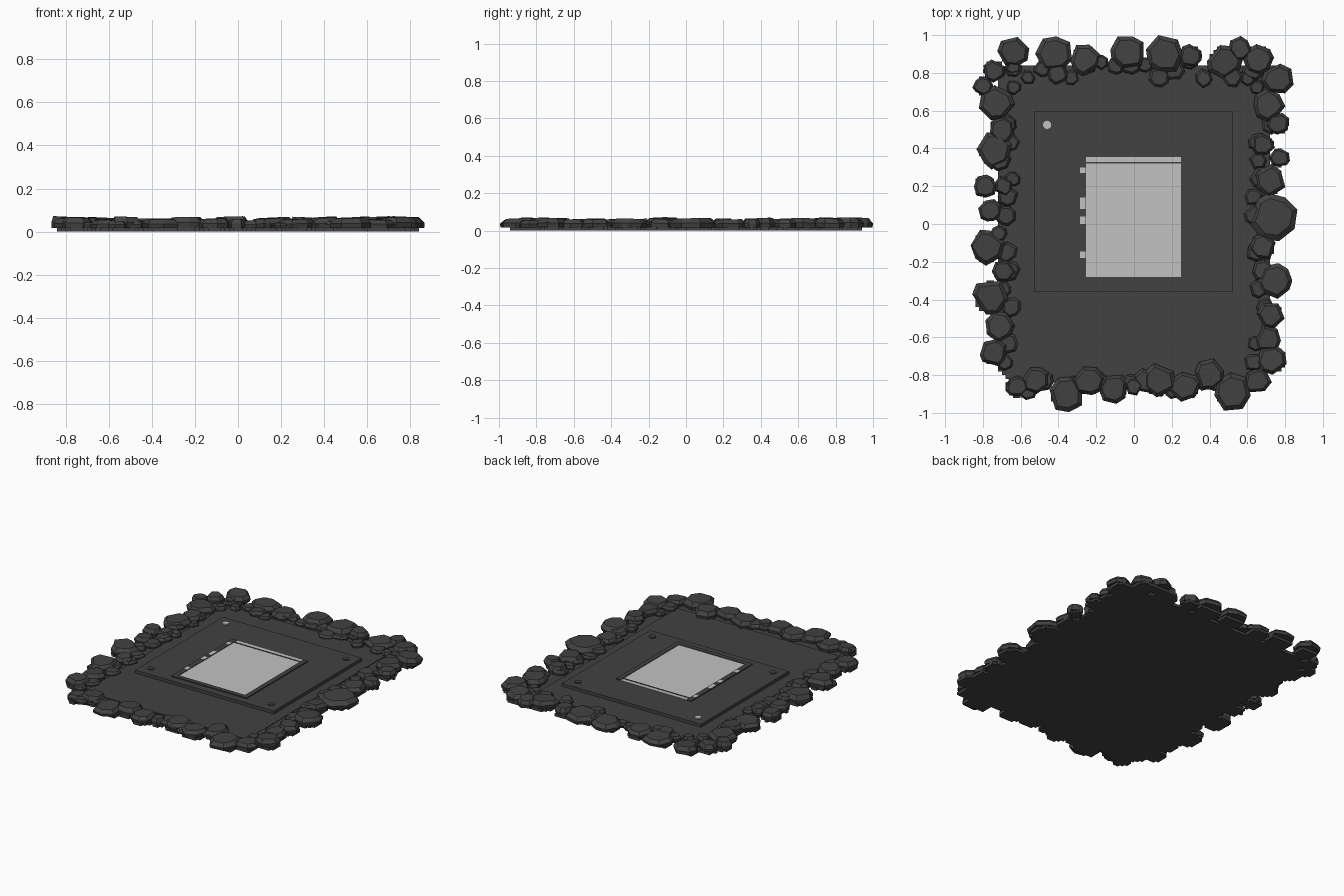
import bpy, bmesh, math, random

if "Cube" in bpy.data.objects:
    bpy.data.objects.remove(bpy.data.objects["Cube"])

random.seed(7)


def material(name, v):
    m = bpy.data.materials.new(name)
    m.diffuse_color = (v, v, v, 1)
    m.use_nodes = True
    m.node_tree.nodes["Principled BSDF"].inputs["Base Color"].default_value = m.diffuse_color
    return m


STONE = material("dark stone grey", 0.054)
LIGHT = material("light grey", 0.54)


def finish(bm, name, mat):
    bmesh.ops.recalc_face_normals(bm, faces=bm.faces)
    me = bpy.data.meshes.new(name)
    bm.to_mesh(me)
    bm.free()
    me.materials.append(mat)
    ob = bpy.data.objects.new(name, me)
    bpy.context.collection.objects.link(ob)
    return ob


def slab(name, x0, x1, y0, y1, z0, z1, mat):
    bm = bmesh.new()
    bmesh.ops.create_cube(bm, size=1)
    for v in bm.verts:
        v.co = (x1 if v.co.x > 0 else x0, y1 if v.co.y > 0 else y0, z1 if v.co.z > 0 else z0)
    return finish(bm, name, mat)


def disc(name, x, y, z0, z1, r, mat):
    bm = bmesh.new()
    bmesh.ops.create_cone(bm, cap_ends=True, segments=12, radius1=r, radius2=r, depth=z1 - z0)
    bmesh.ops.translate(bm, verts=bm.verts, vec=(x, y, (z0 + z1) / 2))
    return finish(bm, name, mat)


# Large border stones: x, y, radius
ROCKS = [
    (-.64, .91, .08), (-.74, .81, .06), (-.42, .90, .09), (-.26, .87, .08), (-.03, .91, .09),
    (.16, .90, .10), (.30, .89, .06), (.48, .86, .09), (.56, .93, .06), (.66, .87, .08),
    (.76, .77, .08), (.71, .63, .08), (.76, .53, .06), (.77, .35, .05), (.68, .42, .06),
    (.72, .23, .08), (.74, .04, .12), (.68, -.12, .07), (.75, -.30, .09), (.72, -.48, .07),
    (.71, -.61, .07), (.73, -.72, .08), (.65, -.83, .07),
    (-.80, .73, .05), (-.73, .64, .09), (-.70, .50, .07), (-.74, .39, .09), (-.79, .20, .06),
    (-.69, .20, .05), (-.76, .07, .06), (-.78, -.12, .09), (-.69, -.25, .06), (-.76, -.39, .095),
    (-.71, -.54, .08), (-.74, -.68, .07),
    (-.62, -.86, .06), (-.52, -.83, .07), (-.36, -.90, .09), (-.24, -.83, .08), (-.11, -.87, .08),
    (.0, -.86, .045), (.13, -.83, .09), (.27, -.86, .08), (.40, -.80, .08), (.52, -.89, .10),
]

# Small filler stones scattered round the border
fill = []
for i in range(34):
    t = -.8 + 1.6 * i / 33
    for s in (-1, 1):
        if i % 2:
            fill.append((s * (.68 + random.uniform(-.05, .05)), t + .02, random.uniform(.035, .06)))
        else:
            fill.append((t * .8, s * .83 + random.uniform(-.06, .03), random.uniform(.035, .06)))


def add_rock(bm, x, y, r, h):
    n = random.choice((6, 7, 7, 8))
    a0 = random.uniform(0, 6.28)
    angs = [a0 + 2 * math.pi * (k + random.uniform(-.25, .25)) / n for k in range(n)]
    rads = [r * random.uniform(.95, 1.15) for _ in angs]
    tx, ty = random.uniform(-.06, .06), random.uniform(-.06, .06)
    rings = []
    for s, z, tilt in ((.95, .018, 0), (1, .02 + .45 * h, .5), (.76, .02 + h, 1)):
        ring = []
        for a, q in zip(angs, rads):
            dx, dy = s * q * math.cos(a), s * q * math.sin(a)
            zz = min(.075, z + tilt * (tx * dx + ty * dy))
            ring.append(bm.verts.new((max(-.865, min(.865, x + dx)),
                                      max(-1, min(1, y + dy)), zz)))
        rings.append(ring)
    bm.faces.new(rings[0][::-1])
    bm.faces.new(rings[2])
    for lo, hi in zip(rings, rings[1:]):
        for k in range(n):
            bm.faces.new((lo[k], lo[(k + 1) % n], hi[(k + 1) % n], hi[k]))


bm = bmesh.new()
for x, y, r in ROCKS:
    add_rock(bm, x, y, r, random.uniform(.036, .048))
finish(bm, "border_stones", STONE)
bm = bmesh.new()
for x, y, r in fill:
    add_rock(bm, x, y, r, random.uniform(.02, .033))
finish(bm, "filler_stones", STONE)

# Stepped ground slab: grid cells lying under the stones or the floor
bm = bmesh.new()
C = .02
grid = {}


def vert(i, j):
    if (i, j) not in grid:
        grid[i, j] = bm.verts.new((i * C, j * C, 0))
    return grid[i, j]


for i in range(-42, 42):
    for j in range(-47, 47):
        x, y = (i + .5) * C, (j + .5) * C
        inside = abs(x) < .72 and abs(y) < .84 and abs(x) + abs(y) < 1.49
        if inside or any(math.hypot(x - a, y - b) < r * .85 for a, b, r in ROCKS):
            bm.faces.new((vert(i, j), vert(i + 1, j), vert(i + 1, j + 1), vert(i, j + 1)))
top = bmesh.ops.extrude_face_region(bm, geom=bm.faces[:])
bmesh.ops.translate(bm, verts=[g for g in top["geom"] if isinstance(g, bmesh.types.BMVert)],
                    vec=(0, 0, .02))
bmesh.ops.dissolve_limit(bm, angle_limit=.01, verts=bm.verts, edges=bm.edges)
finish(bm, "ground_slab", STONE)

# Floor, raised plate
slab("floor", -.635, .60, -.76, .79, .01, .024, STONE)
slab("raised_plate", -.53, .525, -.36, .595, .02, .045, STONE)

# Light panel with dark frame strips
slab("light_panel", -.255, .25, -.28, .355, .04, .048, LIGHT)
slab("frame_left", -.29, -.255, -.31, .355, .04, .052, STONE)
slab("frame_right", .25, .282, -.31, .355, .04, .052, STONE)
slab("frame_bottom", -.255, .25, -.31, -.28, .04, .052, STONE)
slab("frame_top_line", -.255, .25, .32, .328, .04, .051, STONE)
for k, (y0, y1) in enumerate(((.27, .30), (.08, .14), (.0, .04), (-.18, -.145))):
    slab(f"frame_chip_{k}", -.287, -.258, y0, y1, .051, .0525, LIGHT)

# Corner studs
for k, (x, y) in enumerate(((-.46, .525), (.455, .525), (-.46, -.287), (.455, -.287))):
    disc(f"stud_{k}", x, y, .04, .051, .022, LIGHT if k == 0 else STONE)
